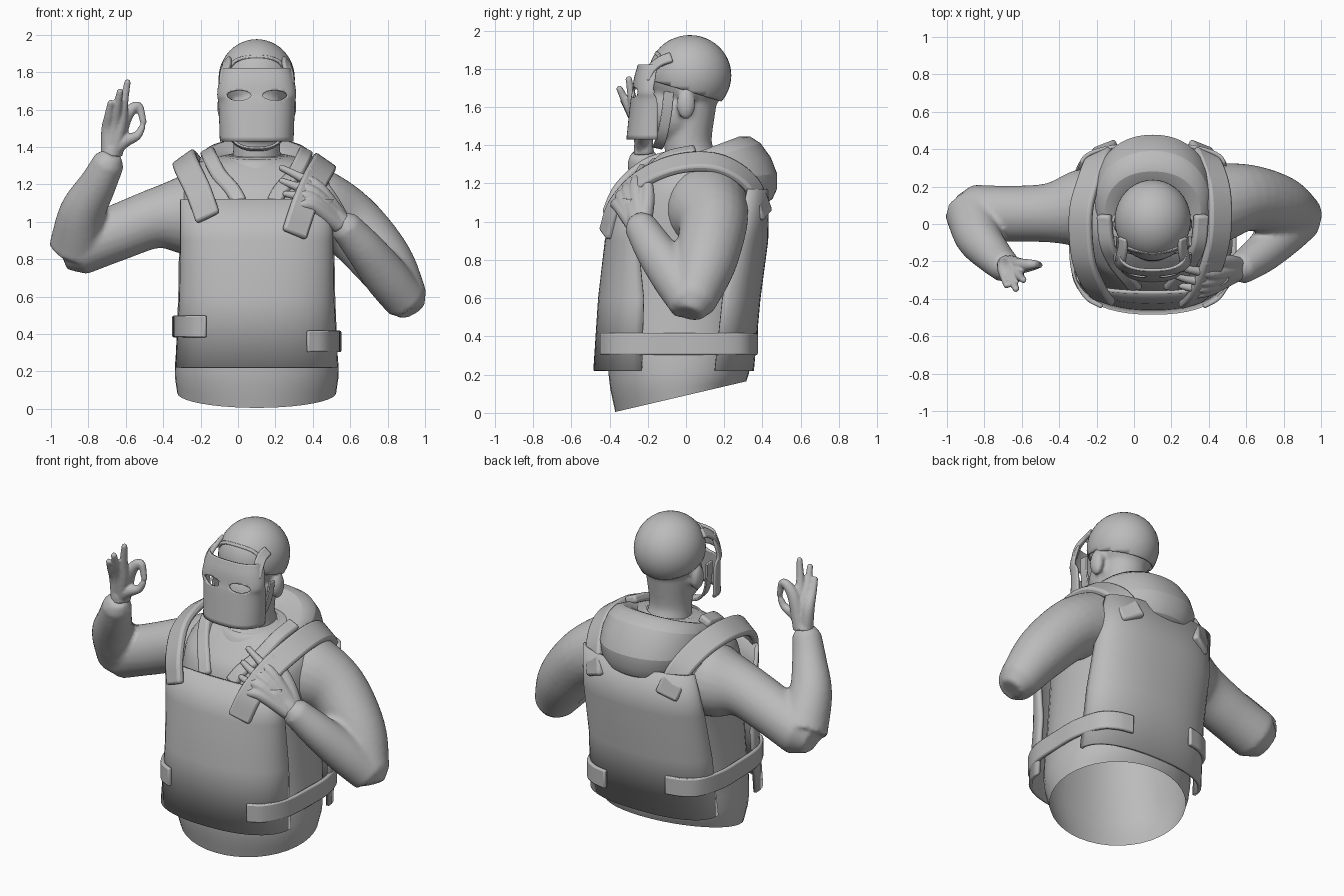
import bpy, bmesh, math
from mathutils import Vector

if "Cube" in bpy.data.objects:
    bpy.data.objects.remove(bpy.data.objects["Cube"])

CX = 0.1  # middle of the body
grey = bpy.data.materials.new("clay grey")
grey.use_nodes = True
grey.diffuse_color = (0.5, 0.5, 0.5, 1)
grey.node_tree.nodes["Principled BSDF"].inputs["Base Color"].default_value = (0.5, 0.5, 0.5, 1)


def flip(path):
    return [(2 * CX - p[0], *p[1:]) for p in path]


def spow(v, p):
    return math.copysign(abs(v) ** (2 / p), v)


def ring(hx, yf, zf, yb, zb, p=2.3, n=40):
    """Closed rounded loop, tilted from its front edge to its back edge."""
    pts = []
    for i in range(n):
        a = math.tau * i / n
        k = (1 - spow(math.cos(a), p)) / 2
        pts.append(Vector((CX + hx * spow(math.sin(a), p), yf + (yb - yf) * k, zf + (zb - zf) * k)))
    return pts


def arc(z, hx, edge_y, mid_y, p=2.3, n=24):
    """Open half loop for plates."""
    angles = [math.pi * (i / n - 0.5) for i in range(n + 1)]
    return [Vector((CX + hx * spow(math.sin(a), p),
                    edge_y + (mid_y - edge_y) * spow(max(math.cos(a), 0), p), z)) for a in angles]


def spline(path, steps=5):
    """Smooth path through the points, radii included."""
    pts = [Vector(p) for p in path]
    pts = [2 * pts[0] - pts[1]] + pts + [2 * pts[-1] - pts[-2]]
    out = []
    for a, b, c, d in zip(pts, pts[1:], pts[2:], pts[3:]):
        for s in range(steps):
            t = s / steps
            out.append(0.5 * (2 * b + (c - a) * t + (2 * a - 5 * b + 4 * c - d) * t * t
                              + (3 * b - a - 3 * c + d) * t ** 3))
    return out + [pts[-2]]


def loft(bm, rings, closed=True, start=True, end=True):
    rows = [[bm.verts.new(v) for v in r] for r in rings]
    n = len(rows[0])
    for r, s in zip(rows, rows[1:]):
        for i in range(n if closed else n - 1):
            j = (i + 1) % n
            bm.faces.new((r[i], r[j], s[j], s[i]))
    for cap, row in ((start, rows[0]), (end, rows[-1])):
        if cap:
            bm.faces.new(row)


def tube(bm, path, sides=16):
    pts = spline([(*p[:3], p[3]) for p in path])
    pos, rad = [p.to_3d() for p in pts], [p[3] for p in pts]
    tip = (pos[-1] - pos[-2]).normalized()
    pos.append(pos[-1] + tip * rad[-1] * 0.6)
    rad.append(rad[-1] * 0.6)
    side, rings = Vector((0.3, 0.9, 0.2)), []
    for i, p in enumerate(pos):
        t = (pos[min(i + 1, len(pos) - 1)] - pos[max(i - 1, 0)]).normalized()
        side = (side - t * side.dot(t)).normalized()
        up = t.cross(side)
        rings.append([p + rad[i] * (math.cos(a) * side + math.sin(a) * up)
                      for a in (math.tau * k / sides for k in range(sides))])
    loft(bm, rings)


def ball(bm, centre, size):
    for v in bmesh.ops.create_uvsphere(bm, u_segments=40, v_segments=24, radius=1)["verts"]:
        v.co = Vector(centre) + Vector(a * b for a, b in zip(v.co, size))


def finish(name, bm, voxel=0, solid=0, subsurf=0, bevel=0, smooth=4):
    bmesh.ops.recalc_face_normals(bm, faces=bm.faces)
    mesh = bpy.data.meshes.new(name)
    bm.to_mesh(mesh)
    bm.free()
    mesh.materials.append(grey)
    ob = bpy.data.objects.new(name, mesh)
    bpy.context.collection.objects.link(ob)
    bpy.ops.object.select_all(action="DESELECT")
    ob.select_set(True)
    bpy.context.view_layer.objects.active = ob
    bpy.ops.object.shade_smooth_by_angle(angle=math.radians(40))
    if voxel:
        m = ob.modifiers.new("fuse", "REMESH")
        m.mode, m.voxel_size, m.use_smooth_shade = "VOXEL", voxel, True
        m = ob.modifiers.new("relax", "SMOOTH")
        m.factor, m.iterations = 0.5, smooth
    if subsurf:
        m = ob.modifiers.new("round", "SUBSURF")
        m.levels = m.render_levels = subsurf
    if solid:
        m = ob.modifiers.new("thickness", "SOLIDIFY")
        m.thickness, m.offset = solid, 0
    if bevel:
        m = ob.modifiers.new("soft edge", "BEVEL")
        m.width, m.segments = bevel, 2


def ribbon(name, path, width, thick, centre, bevel=0.008):
    """Flat strap whose face looks away from the given centre."""
    pos, rings = spline(path), []
    for i, p in enumerate(pos):
        t = (pos[min(i + 1, len(pos) - 1)] - pos[max(i - 1, 0)]).normalized()
        n = p - Vector(centre)
        n = (n - t * n.dot(t)).normalized() * thick / 2
        s = t.cross(n).normalized() * width / 2
        rings.append([p + s + n, p - s + n, p - s - n, p + s - n])
    bm = bmesh.new()
    loft(bm, rings)
    finish(name, bm, bevel=bevel)


# Sweater body, open at the waist
bm = bmesh.new()
loft(bm, [ring(*r) for r in spline([
    (.425, -.37, .005, .315, .165, 2), (.438, -.405, .2, .335, .24, 2.2), (.412, -.40, .5, .36, .5, 2.3),
    (.397, -.39, .8, .39, .8, 2.3), (.41, -.36, 1, .40, 1, 2.3), (.41, -.32, 1.15, .405, 1.15, 2.3),
    (.385, -.26, 1.23, .385, 1.24, 2.3), (.31, -.18, 1.31, .30, 1.325, 2.3),
    (.17, -.12, 1.345, .18, 1.365, 2.3)], 3)], start=False)
finish("sweater_body", bm)

# Sleeves: upper arm and forearm fused at the elbow
sleeves = {
    "right_sleeve": (
        [(-.15, .08, 1.06, .2), (-.28, .08, 1.035, .213), (-.45, .06, 1.015, .16),
         (-.65, .055, .94, .15), (-.86, .06, .86, .15)],
        [(-.86, .06, .865, .15), (-.83, -.07, 1.05, .125), (-.75, -.17, 1.2, .1), (-.69, -.23, 1.32, .085)]),
    "left_sleeve": (
        [(.3, .11, 1.08, .2), (.42, .11, 1.065, .22), (.6, .14, .98, .18),
         (.78, .1, .78, .16), (.9, .035, .58, .12)],
        [(.9, .03, .575, .115), (.79, -.06, .71, .12), (.68, -.16, .85, .105), (.57, -.24, .98, .085)])}
for name, parts in sleeves.items():
    bm = bmesh.new()
    for path in parts:
        tube(bm, path, 24)
    finish(name, bm, voxel=.015)

# Hands: each finger runs from the wrist through the palm
RADII = (.044, .037, .024, .017)
hands = {
    "right_hand": [
        [(-.67, -.22, 1.36), (-.63, -.25, 1.52), (-.61, -.28, 1.64), (-.59, -.30, 1.75)],
        [(-.68, -.22, 1.36), (-.66, -.25, 1.51), (-.645, -.31, 1.62), (-.63, -.35, 1.7)],
        [(-.69, -.22, 1.36), (-.695, -.24, 1.49), (-.69, -.29, 1.57), (-.68, -.33, 1.64)],
        [(-.66, -.21, 1.36), (-.605, -.22, 1.55), (-.535, -.215, 1.62), (-.505, -.22, 1.53)],
        [(-.67, -.22, 1.38), (-.61, -.23, 1.43), (-.54, -.225, 1.46), (-.51, -.22, 1.51)]],
    "left_hand": [
        [(.56, -.24, 1), (.43, -.26, 1.18), (.33, -.25, 1.24), (.23, -.23, 1.29)],
        [(.56, -.25, .99), (.41, -.3, 1.15), (.31, -.3, 1.19), (.23, -.28, 1.22)],
        [(.55, -.26, .98), (.40, -.33, 1.12), (.31, -.34, 1.14), (.25, -.33, 1.15)],
        [(.54, -.27, .98), (.41, -.345, 1.08), (.34, -.375, 1.09), (.29, -.37, 1.09)],
        [(.56, -.22, 1), (.5, -.2, 1.12), (.44, -.2, 1.22), (.38, -.21, 1.28)]]}
for name, fingers in hands.items():
    bm = bmesh.new()
    for f in fingers:
        tube(bm, [(*p, r) for p, r in zip(f, RADII)], 12)
    tube(bm, [(*fingers[1][0], .055), (*Vector(fingers[1][0]).lerp(Vector(fingers[1][1]), .3), .045)])
    finish(name, bm, voxel=.007, smooth=3)

# Head, neck and ears
bm = bmesh.new()
ball(bm, (CX, .02, 1.765), (.192, .205, .2))
ball(bm, (CX, -.06, 1.57), (.15, .14, .16))
tube(bm, [(CX, .03, 1.31, .135), (CX, .01, 1.42, .125), (CX, .02, 1.62, .14)], 24)
for s in (-1, 1):
    ball(bm, (CX + s * .18, 0, 1.615), (.032, .05, .08))
finish("head", bm, voxel=.014)

# Skull cap: a dome cut along a sloping hem
bm = bmesh.new()
ball(bm, (CX, .02, 1.765), (.2, .213, .207))
bmesh.ops.bisect_plane(bm, geom=bm.verts[:] + bm.edges[:] + bm.faces[:], clear_inner=True,
                       plane_co=(CX, .22, 1.62), plane_no=(0, .3, 1))
finish("skull_cap", bm, solid=.008)

# Face mask: faces inside each eye oval are removed and the rim is fitted to the oval
bm = bmesh.new()
rows = spline([(1.43, .19, -.15, -.305), (1.62, .197, -.15, -.285), (1.68, .204, -.17, -.275),
               (1.75, .195, -.16, -.265), (1.82, .175, -.15, -.245)], 8)
loft(bm, [arc(*r, p=2.5, n=90) for r in rows], closed=False, start=False, end=False)
for x in (.005, .197):
    def oval(co):
        return Vector(((co.x - x) / .064, (co.z - 1.675) / .027))
    hole = [f for f in bm.faces if oval(f.calc_center_median()).length < 1]
    rim = {v for f in hole for v in f.verts if any(g not in hole for g in v.link_faces)}
    bmesh.ops.delete(bm, geom=hole, context="FACES")
    for v in rim:
        d = oval(v.co).normalized()
        v.co.x, v.co.z = x + d.x * .064, 1.675 + d.y * .027
finish("face_mask", bm, solid=.014)

# Mask horns, brow band and chin strap
horn = [(.275, -.21, 1.74), (.27, -.18, 1.8), (.26, -.13, 1.84), (.26, -.075, 1.86)]
for name, path in (("left_mask_horn", horn), ("right_mask_horn", flip(horn))):
    ribbon(name, path, .06, .025, (CX, .02, 1.75))
brow = [(.25, -.12, 1.82), (.2, -.138, 1.865)]
ribbon("brow_band", brow + [(CX, -.153, 1.88)] + flip(brow)[::-1], .02, .02, (CX, .02, 1.75), .004)
half = [(.3, -.09, 1.68), (.29, -.1, 1.58), (.255, -.12, 1.47), (.19, -.14, 1.405)]
ribbon("chin_strap", half + [(CX, -.15, 1.39)] + flip(half)[::-1], .055, .014, (CX, -.1, 1.6), .004)

# Hood lying behind the neck, its lapels and the inner collar
bm = bmesh.new()
loft(bm, [ring(*r, p=2.2) for r in (
    (.15, -.12, 1.27, .15, 1.33), (.18, -.14, 1.28, .18, 1.38), (.265, -.18, 1.28, .28, 1.465),
    (.31, -.19, 1.25, .39, 1.44), (.33, -.2, 1.19, .505, 1.24), (.28, -.17, 1.13, .46, 1.1),
    (.2, -.1, 1.12, .38, 1.08))], start=False, end=False)
finish("hood", bm, subsurf=1)
lapel = [(.36, .05, 1.37), (.345, -.1, 1.335), (.3, -.2, 1.25), (.23, -.29, 1.17), (.19, -.34, 1.1)]
for name, path in (("left_lapel", lapel), ("right_lapel", flip(lapel))):
    ribbon(name, path, .08, .05, (CX, .05, .8), .015)
bm = bmesh.new()
loft(bm, [ring(*r, p=2) for r in (
    (.19, -.22, 1.25, .16, 1.32), (.178, -.195, 1.32, .16, 1.37),
    (.155, -.16, 1.345, .13, 1.38), (.14, -.12, 1.3, .12, 1.32))], start=False, end=False)
finish("collar", bm, subsurf=1)

# Vest plates
bm = bmesh.new()
loft(bm, [arc(*r) for r in ((.22, .425, -.23, -.475), (.6, .405, -.22, -.45),
                            (.9, .4, -.25, -.415), (1.12, .4, -.28, -.365))], closed=False, start=False, end=False)
finish("front_plate", bm, solid=.02)
bm = bmesh.new()
loft(bm, [arc(*r) for r in ((.22, .425, .15, .345), (.6, .41, .19, .38),
                            (.9, .405, .26, .42), (1.17, .38, .32, .425))], closed=False, start=False, end=False)
finish("back_plate", bm, solid=.02)

# Shoulder straps and side straps
back = [(.445, .22, 1.285), (.4, .345, 1.19), (.35, .415, 1.03)]
centre = (CX, .05, .8)
ribbon("left_shoulder_strap", [(.3, -.42, .93), (.35, -.37, 1.08), (.405, -.25, 1.21), (.45, -.09, 1.29),
                               (.46, .08, 1.315)] + back, .14, .045, centre, .015)
ribbon("right_shoulder_strap", [(-.16, -.405, 1.02), (-.21, -.34, 1.16), (-.265, -.21, 1.275), (-.285, -.05, 1.325),
                                (-.28, .09, 1.33)] + flip(back), .14, .045, centre, .015)
belt = [(.37, -.442, .36), (.46, -.385, .36), (.523, -.25, .36), (.537, -.05, .36),
        (.535, .12, .36), (.49, .275, .36), (.41, .34, .36), (.31, .365, .36)]
ribbon("left_side_strap", belt, .115, .025, (CX, 0, .36))
ribbon("right_side_strap", [(x, y, z + .08) for x, y, z in flip(belt)], .115, .025, (CX, 0, .44))
